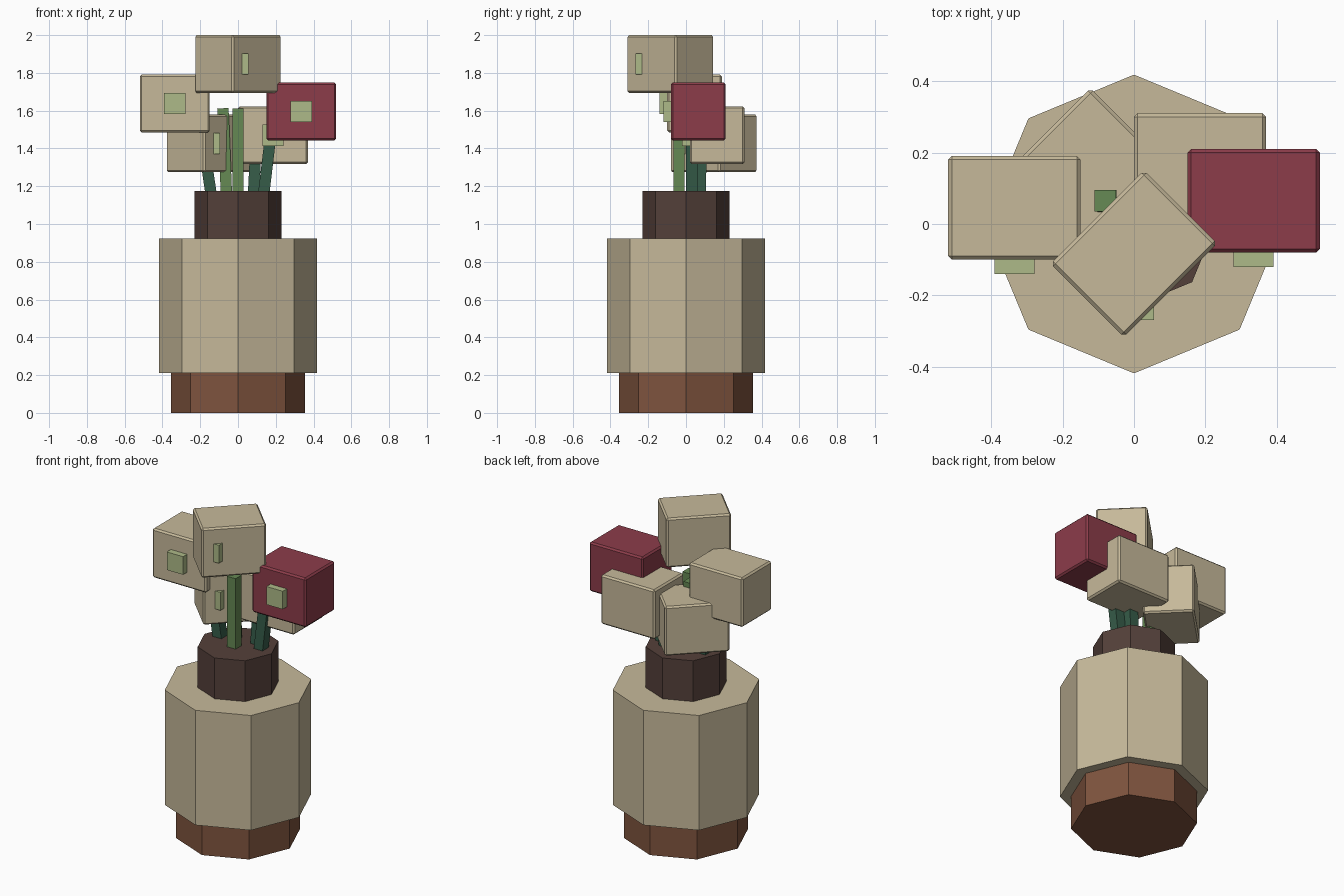
import bpy, math
from mathutils import Vector

if "Cube" in bpy.data.objects:
    bpy.data.objects.remove(bpy.data.objects["Cube"])


def material(name, r, g, b):
    lin = [((c / 255 + 0.055) / 1.055) ** 2.4 for c in (r, g, b)]
    m = bpy.data.materials.new(name)
    m.diffuse_color = (*lin, 1)
    m.use_nodes = True
    m.node_tree.nodes["Principled BSDF"].inputs["Base Color"].default_value = m.diffuse_color
    return m


BEIGE = material("beige", 198, 185, 154)
RED = material("dark red", 140, 60, 74)
PALE = material("pale green", 174, 186, 136)
CLAY = material("clay brown", 127, 84, 62)
DARK = material("dark brown", 84, 64, 58)
STEM = material("stem green", 101, 136, 83)
DEEP = material("deep green", 54, 92, 73)


def finish(name, mat):
    ob = bpy.context.object
    ob.name = name
    ob.data.materials.append(mat)
    return ob


def octagon(name, r, z0, z1, mat):
    bpy.ops.mesh.primitive_cylinder_add(vertices=8, radius=r, depth=z1 - z0,
                                        location=(0, 0, (z0 + z1) / 2))
    finish(name, mat)


def box(name, loc, size, mat, rot=(0, 0, 0), bevel=0):
    bpy.ops.mesh.primitive_cube_add(size=1, location=loc, rotation=rot)
    ob = finish(name, mat)
    for v in ob.data.vertices:
        v.co = v.co * Vector(size)
    if bevel:
        mod = ob.modifiers.new("bevel", 'BEVEL')
        mod.width = bevel
        mod.segments = 1


# Vase
octagon("vase_foot", 0.355, 0, 0.21, CLAY)
octagon("vase_body", 0.418, 0.21, 0.922, BEIGE)
octagon("vase_neck", 0.23, 0.922, 1.175, DARK)

# Blooms: centre, turn, colour; each with a pale plate on the front
blooms = [
    ("left", (-0.335, 0.045, 1.638), 0, BEIGE),
    ("right", (0.335, 0.065, 1.595), 0, RED),
    ("back_right", (0.185, 0.165, 1.47), 0, BEIGE),
    ("back_left", (-0.15, 0.147, 1.427), 45, BEIGE),
    ("top", (0, -0.083, 1.847), 45, BEIGE),
]
for name, c, turn, mat in blooms:
    box("bloom_" + name, c, (0.37, 0.29, 0.306), mat,
        (0, 0, math.radians(turn)), 0.01)
    box("bloom_centre_" + name, (c[0], c[1] - 0.16, c[2]), (0.112, 0.05, 0.112), PALE)

# Stems: (x, y) at the neck top and at the stem top
stems = [
    ("centre", (0, -0.037), (0, -0.037), STEM),
    ("back_left", (-0.062, 0.055), (-0.08, 0.065), STEM),
    ("left", (-0.145, 0.03), (-0.21, 0.03), DEEP),
    ("right", (0.138, 0.03), (0.19, 0.03), DEEP),
    ("back_right", (0.083, 0.075), (0.105, 0.085), DEEP),
]
for name, a, b, mat in stems:
    lo, hi = Vector((*a, 1.175)), Vector((*b, 1.612))
    d = hi - lo
    lo = lo - d * 0.2
    d = hi - lo
    rot = (-math.atan2(d.y, d.z), math.atan2(d.x, d.z), 0)
    box("stem_" + name, (lo + hi) / 2, (0.06, 0.06, d.length), mat, rot)
